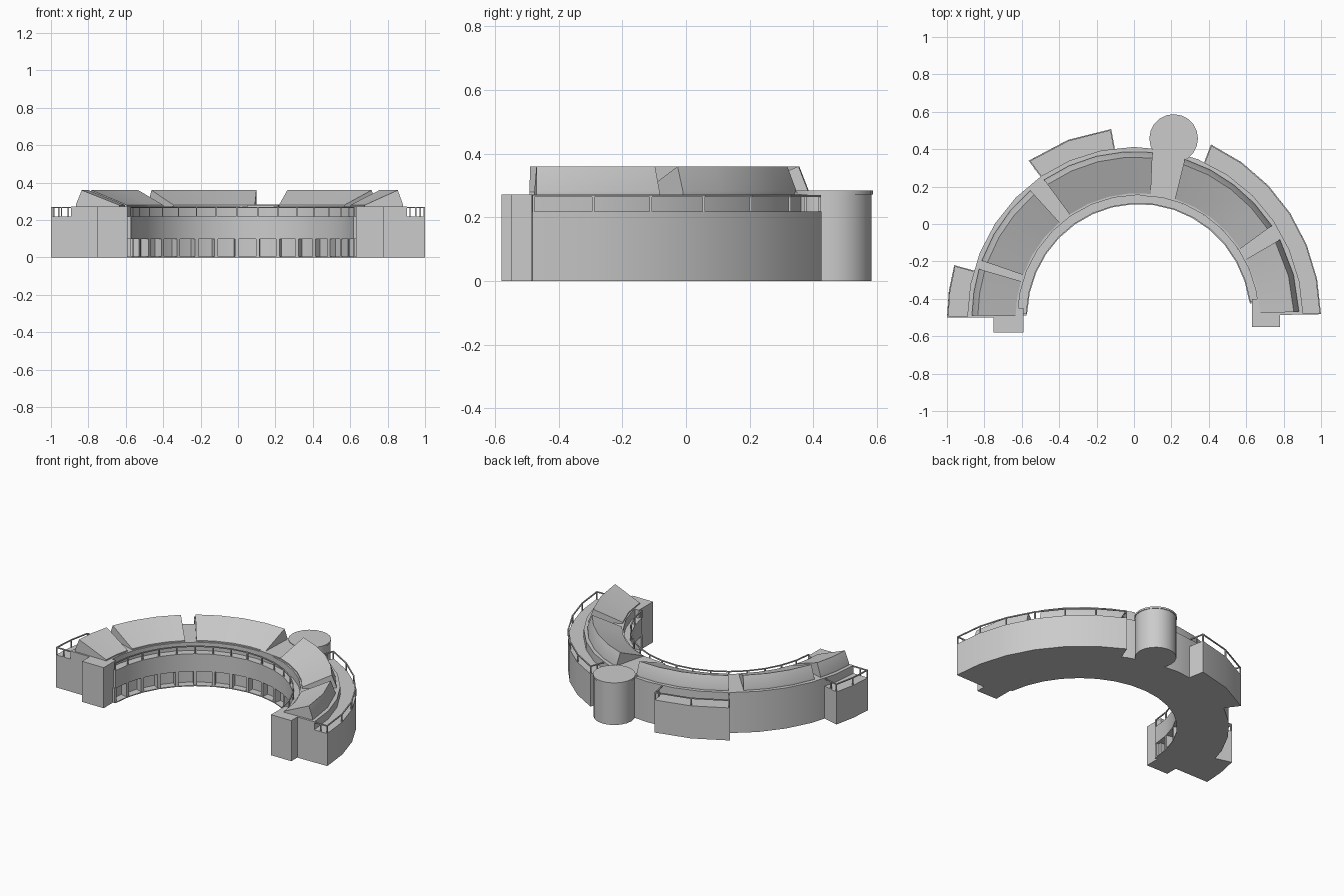
import bpy, bmesh, math
from mathutils import Vector

if "Cube" in bpy.data.objects:
    bpy.data.objects.remove(bpy.data.objects["Cube"])

BAY = 10.9  # degrees per facet / bay


def pt(r, deg, z=0.0):
    # point on the slightly squashed ring plan
    a = math.radians(deg)
    return Vector((0.0625 * (1.015 - r) + 0.985 * r * math.cos(a), -0.5 + r * math.sin(a), z))


def finish(name, bm):
    bmesh.ops.recalc_face_normals(bm, faces=bm.faces)
    me = bpy.data.meshes.new(name)
    bm.to_mesh(me)
    bm.free()
    ob = bpy.data.objects.new(name, me)
    bpy.context.collection.objects.link(ob)
    for o in bpy.context.selected_objects:
        o.select_set(False)
    ob.select_set(True)
    bpy.context.view_layer.objects.active = ob
    bpy.ops.object.shade_smooth_by_angle(angle=math.radians(25))
    return ob


def add_sweep(bm, profile, a0, a1, n):
    # closed (radius, height) profile swept along the ring
    rows = [[bm.verts.new(pt(r, a0 + (a1 - a0) * i / n, z)) for r, z in profile] for i in range(n + 1)]
    m = len(profile)
    for p, q in zip(rows, rows[1:]):
        for j in range(m):
            bm.faces.new((p[j], p[(j + 1) % m], q[(j + 1) % m], q[j]))
    bm.faces.new(rows[0])
    bm.faces.new(rows[-1])


def sweep(name, profile, a0, a1, n=None):
    bm = bmesh.new()
    add_sweep(bm, profile, a0, a1, n or max(1, round(abs(a1 - a0) / BAY)))
    return finish(name, bm)


def rect(r0, r1, z0, z1):
    return [(r0, z0), (r1, z0), (r1, z1), (r0, z1)]


def prism(name, pts, z0, z1):
    bm = bmesh.new()
    lo = [bm.verts.new((x, y, z0)) for x, y in pts]
    hi = [bm.verts.new((x, y, z1)) for x, y in pts]
    bm.faces.new(lo)
    bm.faces.new(hi)
    k = len(pts)
    for i in range(k):
        bm.faces.new((lo[i], lo[(i + 1) % k], hi[(i + 1) % k], hi[i]))
    return finish(name, bm)


def add_bar(bm, p, q, w=0.007):
    # square bar between two points
    d = q - p
    mat = d.to_track_quat('Z', 'Y').to_matrix().to_4x4()
    mat.translation = (p + q) / 2
    vs = bmesh.ops.create_cube(bm, size=1)['verts']
    for v in vs:
        v.co = mat @ Vector((v.co.x * w, v.co.y * w, v.co.z * d.length))


def railing(name, r, a0, a1, n, back=None):
    # posts and handrail; optional returns to the wall at both ends
    bm = bmesh.new()
    angs = [a0 + (a1 - a0) * i / n for i in range(n + 1)]
    for a in angs:
        add_bar(bm, pt(r, a, 0.218), pt(r, a, 0.27))
    for a, b in zip(angs, angs[1:]):
        add_bar(bm, pt(r, a, 0.267), pt(r, b, 0.267))
    if back:
        for a in (a0, a1):
            add_bar(bm, pt(r, a, 0.267), pt(back, a, 0.267))
            mid = (r + back) / 2
            add_bar(bm, pt(mid, a, 0.218), pt(mid, a, 0.267))
    finish(name, bm)


# curved main block
sweep("main_block", rect(0.655, 0.912, 0, 0.272), 1, 180)

# inner walkway with open arcade below
I0, I1, NI = 8, 178, 16
sweep("walkway", rect(0.607, 0.657, 0.1, 0.218), I0, I1, NI)
sweep("arcade_floor", rect(0.607, 0.657, 0, 0.006), I0, I1, NI)
bm = bmesh.new()
for i in range(NI + 1):
    a = I0 + (I1 - I0) * i / NI
    add_sweep(bm, rect(0.609, 0.657, 0.004, 0.102), a - 0.9, a + 0.9, 1)
finish("arcade_columns", bm)
railing("walkway_railing", 0.61, I0, I1, NI)

# end piers
prism("left_pier", [(-0.75, -0.58), (-0.59, -0.58), (-0.59, -0.45), (-0.75, -0.45)], 0, 0.272)
prism("right_pier", [(0.63, -0.55), (0.78, -0.55), (0.78, -0.4), (0.63, -0.4)], 0, 0.272)

# outer terraces
for name, a0, a1, n in (("left", 164, 180, 2), ("back", 97, 124.3, 2), ("right", 1, 65.7, 6)):
    sweep(name + "_terrace", rect(0.9, 1.015, 0, 0.218), a0, a1, n)
    railing(name + "_terrace_railing", 1.011, a0 + 0.2, a1 - 0.2, n, 0.912)

# sloping roof segments, ridge near the outer edge
roof = [(0.665, 0.27), (0.888, 0.27), (0.888, 0.283), (0.858, 0.36), (0.665, 0.28)]
for i, (a0, a1) in enumerate(((163, 179.3), (130, 160), (84, 124), (33.5, 72.5), (2, 28))):
    sweep(f"roof_{i + 1}", roof, a0, a1, max(2, round((a1 - a0) / BAY)))

# round tower with rim and the deck joining it to the roofs
for name, r, z0, z1 in (("tower", 0.126, 0, 0.275), ("tower_rim", 0.13, 0.272, 0.284)):
    ring = [(0.212 + r * math.cos(math.tau * k / 20), 0.457 + r * math.sin(math.tau * k / 20)) for k in range(20)]
    prism(name, ring, z0, z1)
prism("tower_deck", [(0.05, 0.15), (0.215, 0.135), (0.29, 0.37), (0.3, 0.42), (0.13, 0.42), (0.09, 0.39)], 0.2, 0.28)
